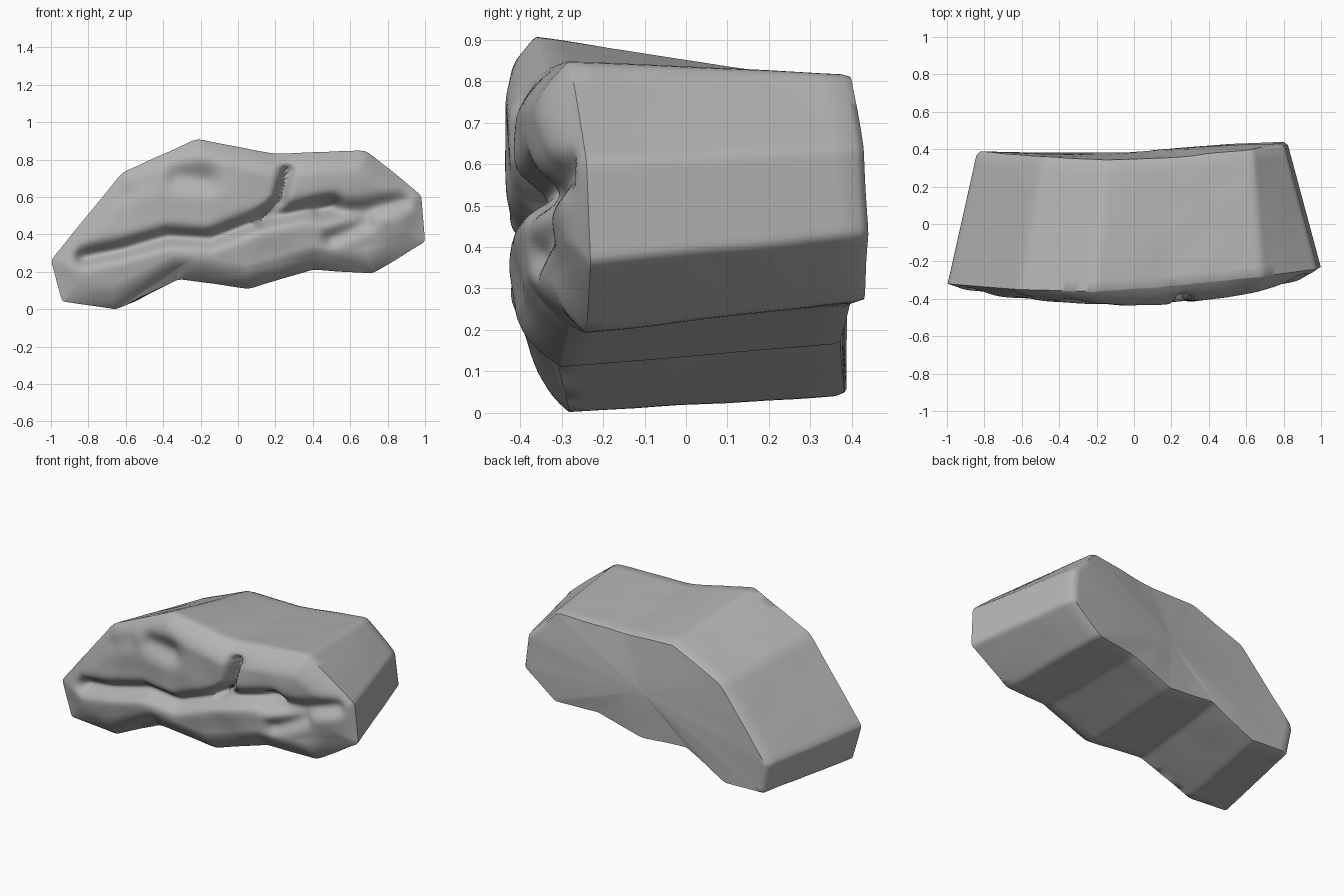
import bpy, bmesh, math
from mathutils import Vector, noise

cube = bpy.data.objects.get("Cube")
if cube:
    bpy.data.objects.remove(cube)

# Matching corner outlines (x, y, z) of the front and back ends
FRONT = [(-1, -.32, .26), (-.62, -.35, .73), (-.22, -.36, .91), (.2, -.33, .83),
         (.68, -.28, .85), (.98, -.24, .61), (1, -.23, .36), (.72, -.24, .19),
         (.4, -.28, .21), (.06, -.30, .11), (-.32, -.32, .16), (-.65, -.28, 0), (-.94, -.31, .04)]
BACK = [(-.84, .39, .24), (-.5, .36, .65), (-.15, .34, .8), (.18, .35, .79),
        (.63, .40, .82), (.8, .43, .64), (.82, .44, .43), (.62, .43, .27),
        (.34, .40, .26), (.05, .37, .165), (-.27, .37, .19), (-.55, .38, .04), (-.8, .39, .05)]
STEPS = 16
RINGS = 44
CENTRE = Vector((.05, 0, .47))

# Grooves in the front face: path, depth, width
GROOVES = [
    ([(-.82, .28), (-.62, .32), (-.38, .39), (-.15, .375), (.12, .48), (.5, .56)], .085, .045),
    ([(.12, .48), (.22, .58), (.26, .74)], .09, .03),
    ([(.45, .52), (.68, .53), (.88, .58)], .06, .05),
    ([(.5, .38), (.68, .46)], .04, .045),
    ([(-.32, .71), (-.18, .69)], .045, .07),
    ([(-.6, .62), (-.48, .68)], .02, .06),
]


def resample(points):
    """Subdivide a closed outline, easing its corners a little."""
    out = []
    n = len(points)
    for i in range(n):
        a, b = Vector(points[i]), Vector(points[(i + 1) % n])
        out += [a.lerp(b, k / STEPS) for k in range(STEPS)]
    m = len(out)
    return [(out[i - 1] + out[i] * 2 + out[(i + 1) % m]) / 4 for i in range(m)]


def path_distance(x, z, path):
    best = 9
    p = Vector((x, z))
    for a, b in zip(path, path[1:]):
        a, b = Vector(a), Vector(b)
        t = max(0, min(1, (p - a).dot(b - a) / (b - a).length_squared))
        best = min(best, (p - a.lerp(b, t)).length)
    return best


def face_depth(x, z):
    """Depth of the weathered front face."""
    y = -.435 + (.10 * x * x if x < 0 else .15 * x ** 1.6)
    for path, depth, width in GROOVES:
        y += depth * math.exp(-(path_distance(x, z, path) / width) ** 2)
    y += .012 * noise.noise(Vector((x * 5, 0, z * 5)))
    # the lower lip sits slightly behind the upper mass
    return y + .03 * max(0, min(1, (.4 + .2 * x - z) * 5))


front, back = resample(FRONT), resample(BACK)
edge = [(p[0], p[2]) for p in FRONT + FRONT[:1]]
rings = []

# Front face, from the middle out to the rim
for k in range(RINGS - 1, 0, -1):
    s = (k / RINGS) ** 1.2
    ring = []
    for rim in front:
        p = rim.lerp(CENTRE, s)
        u = min(1, path_distance(p.x, p.z, edge) / .13)
        blend = 1 - (1 - u) ** 2
        p.y = rim.y + (face_depth(p.x, p.z) - rim.y) * blend
        ring.append(p)
    rings.append(ring)

# Sides, with a small softened edge at the back
for k in range(13):
    t = k / 12 * .97
    rings.append([a.lerp(b, t) + Vector((0, 0, .004 * noise.noise(a.lerp(b, t) * 6)))
                  for a, b in zip(front, back)])
for s in (.02, .06, .3, .6, .9):
    ring = []
    for b in back:
        p = b.lerp(CENTRE, s)
        p.y = b.y + (.385 + .04 * p.x - b.y) * s
        p.y += .005 * noise.noise(p * 6)
        ring.append(p)
    rings.append(ring)

# Skin the rings into one closed body
bm = bmesh.new()
loops = [[bm.verts.new(p) for p in ring] for ring in rings]
n = len(front)
for a, b in zip(loops, loops[1:]):
    for i in range(n):
        j = (i + 1) % n
        bm.faces.new((a[i], a[j], b[j], b[i]))
bm.faces.new(loops[0])
bm.faces.new(loops[-1])
bmesh.ops.recalc_face_normals(bm, faces=bm.faces)
mesh = bpy.data.meshes.new("rock")
bm.to_mesh(mesh)
bm.free()
rock = bpy.data.objects.new("rock", mesh)
bpy.context.collection.objects.link(rock)

# Plain grey stone
stone = bpy.data.materials.new("grey stone")
stone.use_nodes = True
colour = (.45, .45, .45, 1)
stone.diffuse_color = colour
bsdf = stone.node_tree.nodes["Principled BSDF"]
bsdf.inputs["Base Color"].default_value = colour
bsdf.inputs["Roughness"].default_value = .9
mesh.materials.append(stone)

bpy.context.view_layer.objects.active = rock
rock.select_set(True)
bpy.ops.object.shade_smooth_by_angle(angle=math.radians(50))
